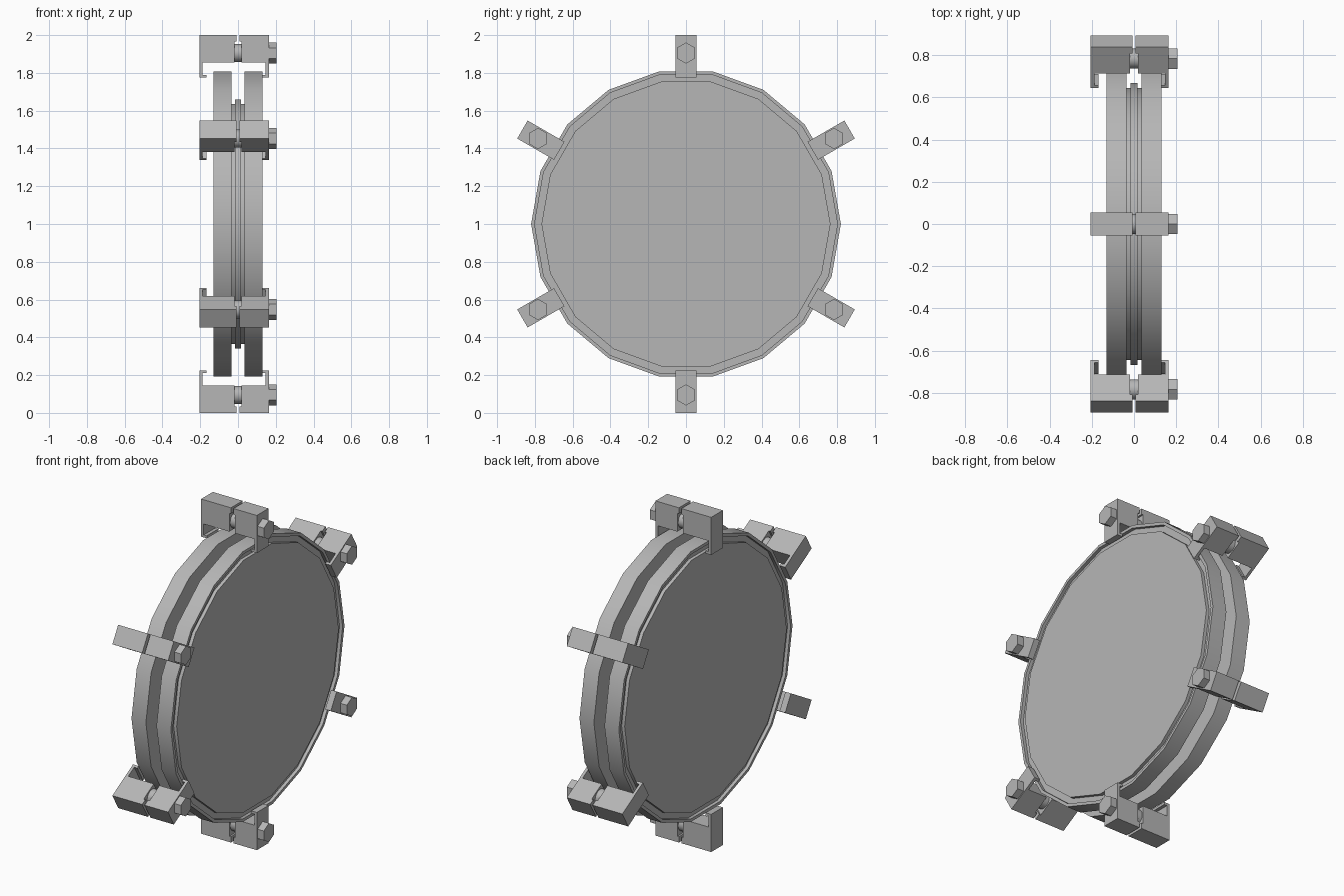
import bpy, bmesh, math
from mathutils import Matrix, Vector

if "Cube" in bpy.data.objects:
    bpy.data.objects.remove(bpy.data.objects["Cube"])

CENTER = Vector((0, 0, 1))
CLAMPS = 6

steel = bpy.data.materials.new("grey_steel")
steel.diffuse_color = (0.47, 0.47, 0.47, 1)
steel.use_nodes = True
steel.node_tree.nodes["Principled BSDF"].inputs["Base Color"].default_value = steel.diffuse_color


def finish(name, bm):
    """Turn a bmesh into a shaded object."""
    bmesh.ops.recalc_face_normals(bm, faces=bm.faces)
    mesh = bpy.data.meshes.new(name)
    bm.to_mesh(mesh)
    bm.free()
    mesh.shade_smooth()
    mesh.set_sharp_from_angle(angle=math.radians(30))
    mesh.materials.append(steel)
    obj = bpy.data.objects.new(name, mesh)
    bpy.context.collection.objects.link(obj)
    return obj


def lathe(name, profile, sides=18):
    """Spin (x, radius) points around the x axis and cap both ends."""
    bm = bmesh.new()
    rings = []
    for x, r in profile:
        rings.append([bm.verts.new(CENTER + Vector((
            x, r * math.cos(2 * math.pi * i / sides),
            r * math.sin(2 * math.pi * i / sides)))) for i in range(sides)])
    for a, b in zip(rings, rings[1:]):
        for i in range(sides):
            j = (i + 1) % sides
            bm.faces.new((a[i], a[j], b[j], b[i]))
    bm.faces.new(rings[0])
    bm.faces.new(rings[-1])
    return finish(name, bm)


def place(bm, index):
    """Swing a part built above the axis to its place around the rim."""
    turn = Matrix.Rotation(2 * math.pi * index / CLAMPS, 4, 'X')
    bm.transform(Matrix.Translation(CENTER) @ turn)


def jaw(name, outer, side, index, half=0.055):
    """Claw block with a thin leg and a hooked lip."""
    profile = [(0.008, 1.0), (outer, 1.0), (outer, 0.775),
               (outer - 0.037, 0.775), (outer - 0.037, 0.79),
               (outer - 0.017, 0.79), (outer - 0.017, 0.855),
               (0.019, 0.855), (0.019, 0.965), (0.008, 0.965)]
    bm = bmesh.new()
    face = bm.faces.new([bm.verts.new((side * x, -half, r)) for x, r in profile])
    new = bmesh.ops.extrude_face_region(bm, geom=[face])["geom"]
    bmesh.ops.translate(bm, vec=(0, 2 * half, 0),
                        verts=[v for v in new if isinstance(v, bmesh.types.BMVert)])
    place(bm, index)
    finish(name, bm)


def rod(name, x0, x1, radius, sides, index):
    """Bolt piece lying along x."""
    bm = bmesh.new()
    bmesh.ops.create_cone(bm, cap_ends=True, segments=sides, radius1=radius,
                          radius2=radius, depth=x1 - x0)
    bm.transform(Matrix.Translation(((x0 + x1) / 2, 0, 0.905))
                 @ Matrix.Rotation(math.pi / 2, 4, 'Y')
                 @ Matrix.Rotation(0 if sides > 6 else math.pi / 2, 4, 'Z'))
    # point one corner of the hexagon outward
    if sides == 6:
        top = max(v.co.z for v in bm.verts) - 0.905
        if top < radius * 0.95:
            bm.transform(Matrix.Translation((0, 0, 0.905))
                         @ Matrix.Rotation(math.pi / 6, 4, 'X')
                         @ Matrix.Translation((0, 0, -0.905)))
    place(bm, index)
    finish(name, bm)


# Two blank flanges with a clamping groove on the outer face
for label, s in (("left", -1), ("right", 1)):
    lathe(label + "_flange", [(s * x, r) for x, r in (
        (0.035, 0.82), (0.13, 0.82), (0.13, 0.802), (0.11, 0.802),
        (0.11, 0.765), (0.13, 0.765))])

# Centring ring and seal between the flanges
lathe("centring_ring", [(-0.035, 0.645), (0.035, 0.645)])
lathe("seal_ring", [(-0.016, 0.669), (0.016, 0.669)])

# Six claw clamps around the rim
for i in range(CLAMPS):
    jaw(f"left_jaw_{i}", 0.205, -1, i)
    jaw(f"right_jaw_{i}", 0.163, 1, i)
    rod(f"bolt_shank_{i}", -0.03, 0.03, 0.047, 24, i)
    rod(f"bolt_head_{i}", 0.163, 0.205, 0.056, 6, i)
